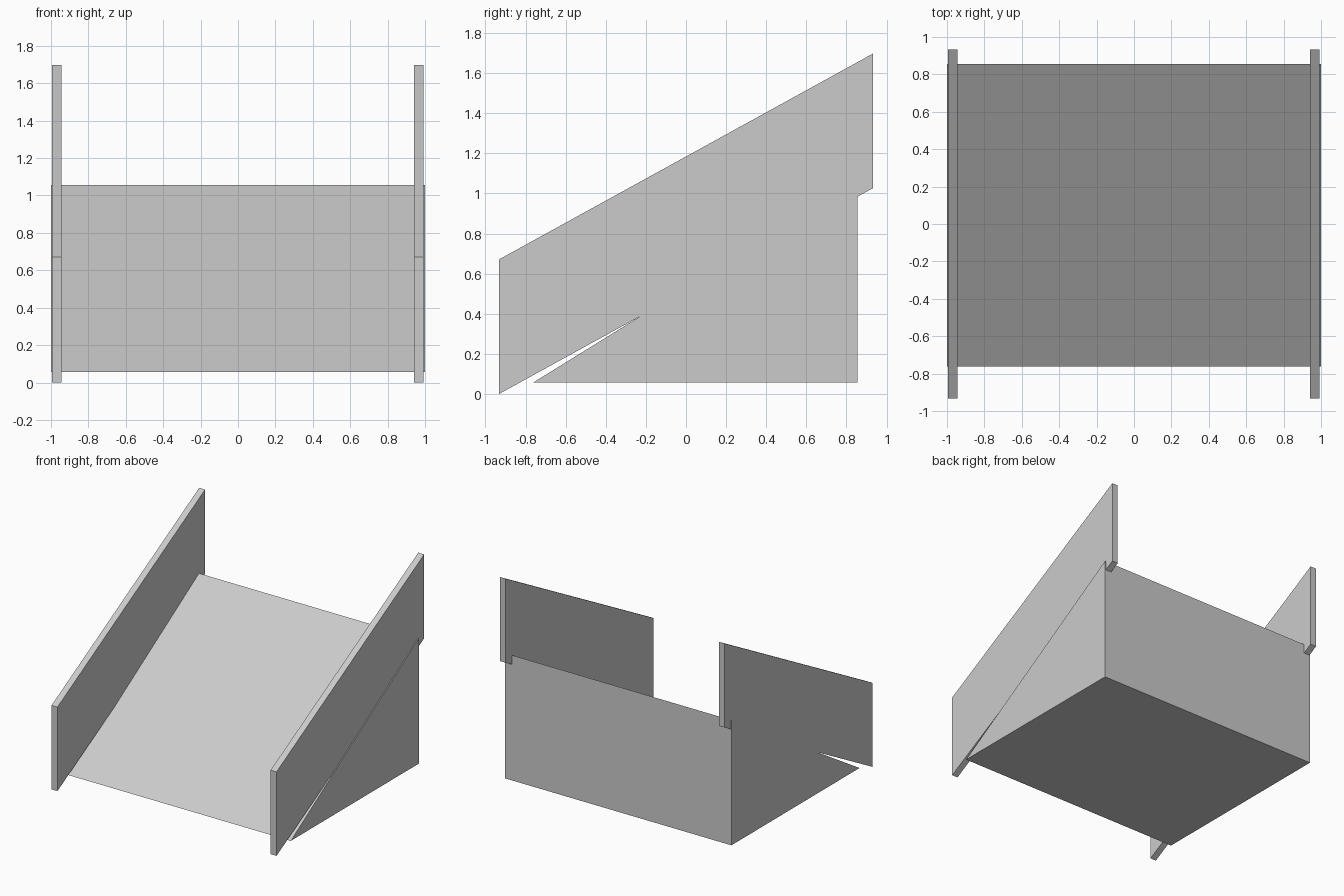
import bpy
import bmesh

cube = bpy.data.objects.get("Cube")
if cube:
    bpy.data.objects.remove(cube, do_unlink=True)

grey = bpy.data.materials.new("light_grey")
grey.use_nodes = True
grey.diffuse_color = (0.6, 0.6, 0.6, 1)
grey.node_tree.nodes["Principled BSDF"].inputs["Base Color"].default_value = (0.6, 0.6, 0.6, 1)


def extrude_profile(name, profile, x_min, x_max):
    """Extrude a side profile of (y, z) points along x."""
    bm = bmesh.new()
    face = bm.faces.new([bm.verts.new((x_min, y, z)) for y, z in profile])
    result = bmesh.ops.extrude_face_region(bm, geom=[face])
    moved = [v for v in result["geom"] if isinstance(v, bmesh.types.BMVert)]
    bmesh.ops.translate(bm, verts=moved, vec=(x_max - x_min, 0, 0))
    bmesh.ops.recalc_face_normals(bm, faces=bm.faces)
    mesh = bpy.data.meshes.new(name)
    bm.to_mesh(mesh)
    bm.free()
    mesh.materials.append(grey)
    obj = bpy.data.objects.new(name, mesh)
    bpy.context.collection.objects.link(obj)
    return obj


# Solid wedge that forms the sloping deck
extrude_profile("ramp_wedge", [(-0.762, 0.057), (0.855, 0.057), (0.855, 1.057)], -1, 1)

# Slanted side boards, sunk just inside the wedge's sides
board = [(-0.932, 0), (0.932, 1.026), (0.932, 1.697), (-0.932, 0.671)]
extrude_profile("right_side_board", board, -0.995, -0.943)
extrude_profile("left_side_board", board, 0.941, 0.993)
